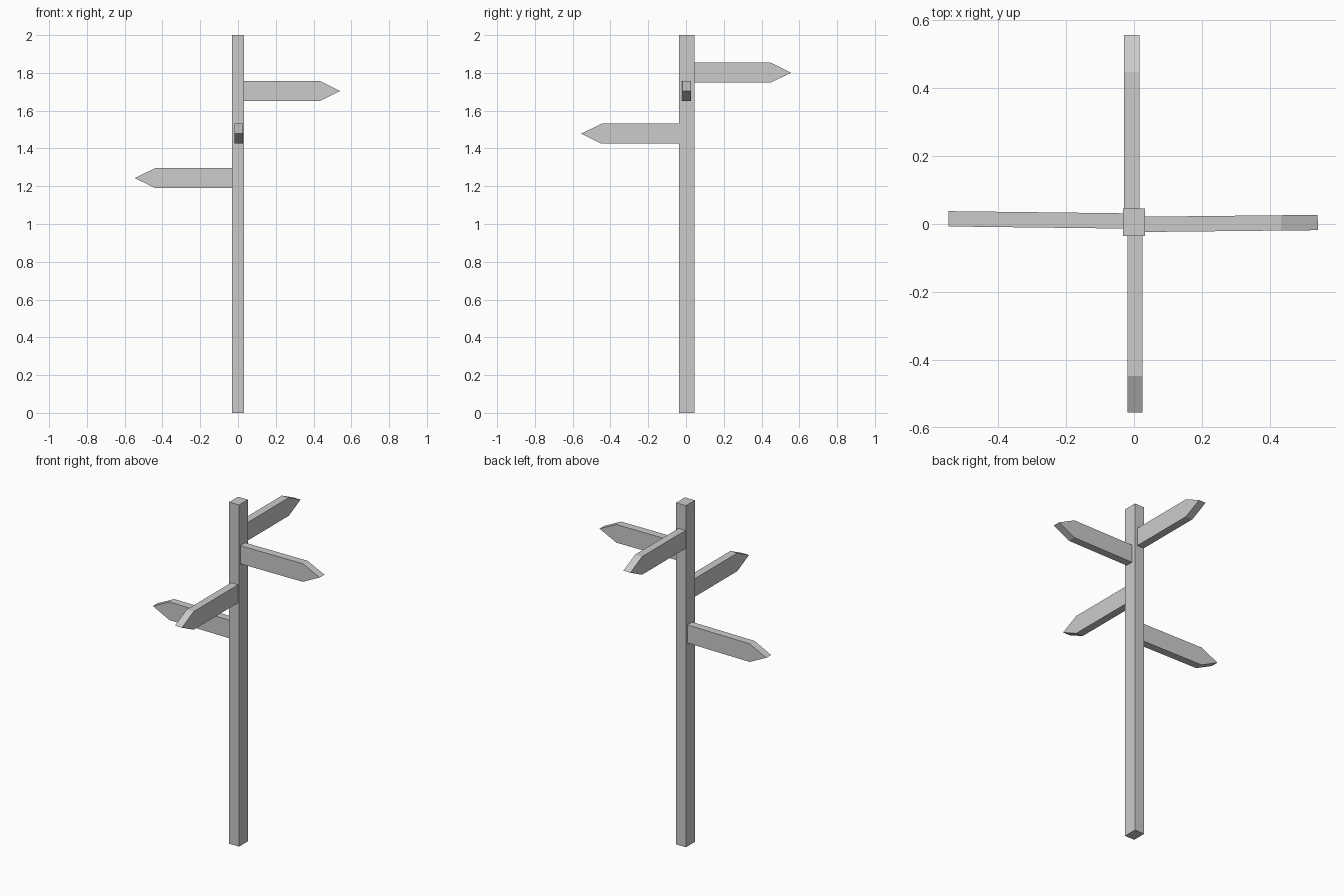
import bpy, bmesh, math
from mathutils import Matrix

if "Cube" in bpy.data.objects:
    bpy.data.objects.remove(bpy.data.objects["Cube"])


def prism(name, profile, thickness, matrix):
    """Extrude an (x, z) outline symmetrically along local y."""
    bm = bmesh.new()
    face = bm.faces.new([bm.verts.new((x, -thickness / 2, z)) for x, z in profile])
    ext = bmesh.ops.extrude_face_region(bm, geom=[face])
    verts = [g for g in ext["geom"] if isinstance(g, bmesh.types.BMVert)]
    bmesh.ops.translate(bm, verts=verts, vec=(0, thickness, 0))
    bmesh.ops.recalc_face_normals(bm, faces=bm.faces)
    bm.transform(matrix)
    mesh = bpy.data.meshes.new(name)
    bm.to_mesh(mesh)
    bm.free()
    ob = bpy.data.objects.new(name, mesh)
    bpy.context.collection.objects.link(ob)
    return ob


# Square-cut post
prism("post", [(-0.032, 0), (0.032, 0), (0.032, 2), (-0.032, 2)], 0.082,
      Matrix.Translation((0, 0.005, 0)))

# Pointed boards: name, root position, heading in degrees, length
boards = [
    ("sign_back", (-0.0065, 0.045, 1.801), 90, 0.511),
    ("sign_right", (0.032, -0.001, 1.704), 0.6, 0.509),
    ("sign_front", (0.003, -0.036, 1.478), -90, 0.519),
    ("sign_left", (-0.032, 0.009, 1.243), 179.3, 0.514),
]
h, point = 0.053, 0.108
for name, root, heading, length in boards:
    s = length - point
    outline = [(0, -h), (s, -h), (length, 0), (s, h), (0, h)]
    prism(name, outline, 0.045,
          Matrix.Translation(root) @ Matrix.Rotation(math.radians(heading), 4, 'Z'))
